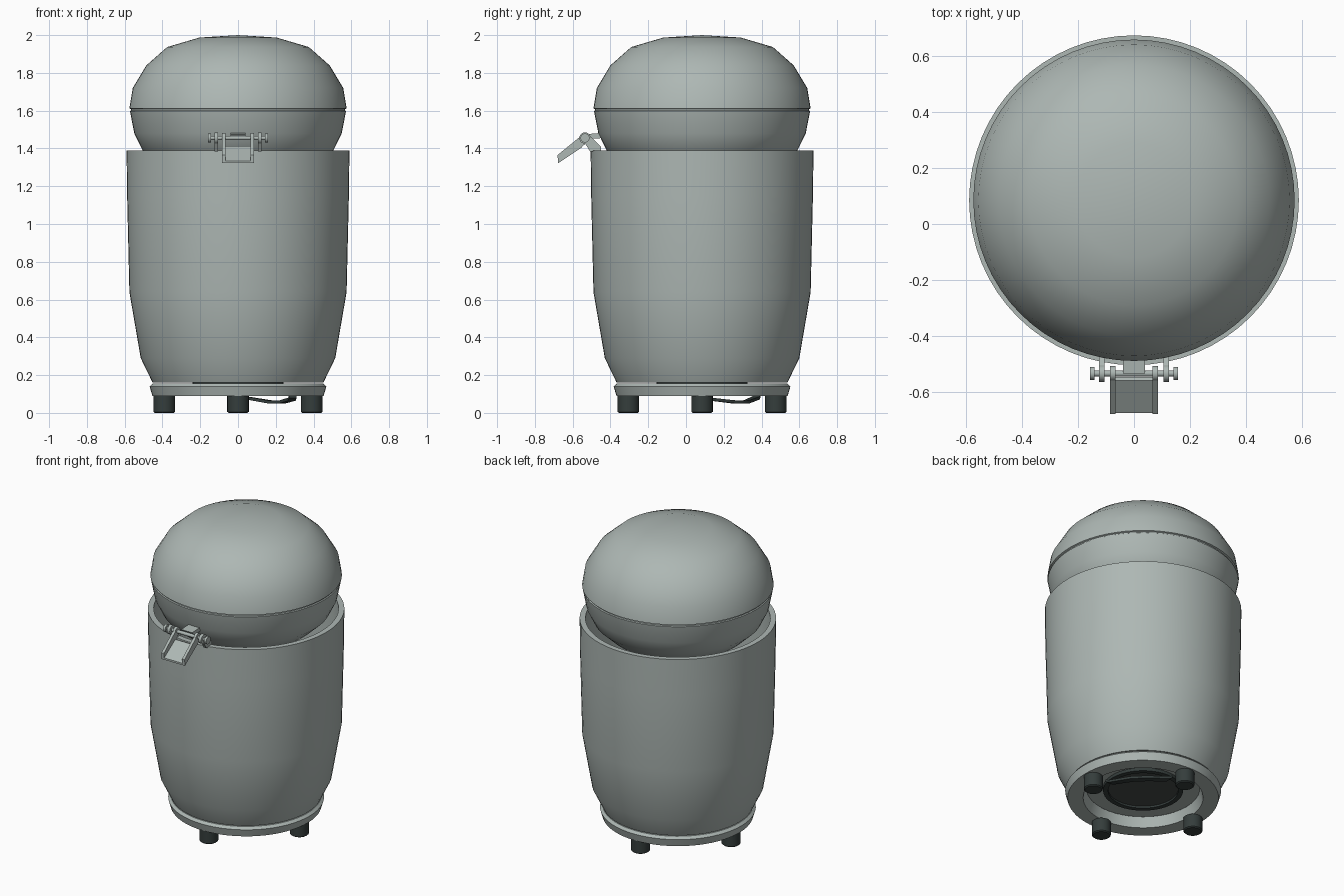
import bpy, bmesh, math
from mathutils import Vector, Matrix

if "Cube" in bpy.data.objects:
    bpy.data.objects.remove(bpy.data.objects["Cube"])

CY = 0.085          # drum axis is set back to make room for the latch
AXLE = Vector((0, -0.535, 1.455))


def material(name, rgb):
    m = bpy.data.materials.new(name)
    m.diffuse_color = (*rgb, 1)
    m.use_nodes = True
    m.node_tree.nodes["Principled BSDF"].inputs["Base Color"].default_value = m.diffuse_color
    return m


steel = material("pale steel", (0.42, 0.475, 0.455))
rubber = material("dark rubber", (0.035, 0.047, 0.045))
shadow = material("charcoal", (0.06, 0.068, 0.065))


def finish(name, bm, mat, angle=32):
    bmesh.ops.recalc_face_normals(bm, faces=bm.faces)
    me = bpy.data.meshes.new(name)
    bm.to_mesh(me)
    bm.free()
    me.materials.append(mat)
    ob = bpy.data.objects.new(name, me)
    bpy.context.collection.objects.link(ob)
    bpy.ops.object.select_all(action='DESELECT')
    ob.select_set(True)
    bpy.context.view_layer.objects.active = ob
    bpy.ops.object.shade_smooth_by_angle(angle=math.radians(angle))
    return ob


def lathe(name, profile, mat, closed=False, segs=64, matrix=None):
    """Revolve an (r, z) profile round the local z axis."""
    bm = bmesh.new()
    vs = [bm.verts.new((r, 0, z)) for r, z in profile]
    es = [bm.edges.new(p) for p in zip(vs, vs[1:])]
    if closed:
        es.append(bm.edges.new((vs[-1], vs[0])))
    bmesh.ops.spin(bm, geom=vs + es, axis=(0, 0, 1), cent=(0, 0, 0),
                   steps=segs, angle=math.tau)
    bmesh.ops.remove_doubles(bm, verts=bm.verts, dist=0.0005)
    bm.transform(matrix or Matrix.Translation((0, CY, 0)))
    return finish(name, bm, mat)


def rod_x(name, x, length, radius, mat, segs=20):
    bm = bmesh.new()
    bmesh.ops.create_cone(bm, cap_ends=True, segments=segs, radius1=radius,
                          radius2=radius, depth=length)
    bm.transform(Matrix.Translation(AXLE + Vector((x, 0, 0)))
                 @ Matrix.Rotation(math.pi / 2, 4, 'Y'))
    return finish(name, bm, mat)


def slab_x(name, yz, x0, x1, mat):
    """Extrude a (y, z) outline along x."""
    bm = bmesh.new()
    f = bm.faces.new([bm.verts.new((x0, y, z)) for y, z in yz])
    r = bmesh.ops.extrude_face_region(bm, geom=[f])
    vs = [v for v in r["geom"] if isinstance(v, bmesh.types.BMVert)]
    bmesh.ops.translate(bm, verts=vs, vec=(x1 - x0, 0, 0))
    return finish(name, bm, mat)


# Hollow drum
lathe("drum_body", [(0, 0.2), (0.41, 0.2), (0.475, 0.3), (0.535, 0.65),
                    (0.555, 1.39), (0.59, 1.39), (0.587, 1.15), (0.575, 0.64),
                    (0.515, 0.29), (0.452, 0.16), (0.24, 0.16), (0, 0.16)], steel)

# Base ring with open recess
lathe("base_ring", [(0.452, 0.155), (0.468, 0.14), (0.453, 0.09),
                    (0.36, 0.09), (0.34, 0.155)], steel, closed=True)

# Domed lid, with a thin seam between the two halves
lathe("lid_dome", [(0, 2.0), (0.205, 1.987), (0.375, 1.937), (0.485, 1.84),
                   (0.557, 1.72), (0.575, 1.612), (0.566, 1.608)], steel)
lathe("lid_seam", [(0.566, 1.609), (0.566, 1.601)], steel)
lathe("lid_bowl", [(0.566, 1.602), (0.572, 1.598), (0.549, 1.48),
                   (0.505, 1.39), (0.42, 1.31), (0.25, 1.26), (0, 1.25)], steel)

# Four feet
for i, (dx, dy) in enumerate([(1, 0), (0, 1), (-1, 0), (0, -1)]):
    lathe(f"foot_{i + 1}", [(0, 0), (0.05, 0), (0.057, 0.006), (0.057, 0.092), (0, 0.092)],
          rubber, segs=24, matrix=Matrix.Translation((dx * 0.39, CY + dy * 0.39, 0)))

# Vent opening under the drum, with its rim
lathe("vent_plate", [(0, 0.153), (0.22, 0.153), (0.22, 0.16)], shadow)
lathe("vent_rim", [(0.21, 0.14), (0.24, 0.14), (0.24, 0.16), (0.21, 0.16)],
      rubber, closed=True)

# Bent damper handle, hanging at the back right corner
bm = bmesh.new()
prev = None
for deg, z in [(3, 0.08), (8, 0.065), (36, 0.05), (54, 0.05), (82, 0.072), (85, 0.085)]:
    a = math.radians(deg)
    ring = [bm.verts.new((r * math.cos(a), CY + r * math.sin(a), z + h))
            for r, h in [(0.27, 0), (0.31, 0), (0.31, 0.016), (0.27, 0.016)]]
    if prev:
        for k in range(4):
            bm.faces.new((prev[k], prev[k - 1], ring[k - 1], ring[k]))
    else:
        bm.faces.new(ring)
    prev = ring
bm.faces.new(prev)
finish("damper_handle", bm, rubber)

# Latch axle and collars
rod_x("latch_axle", 0, 0.29, 0.011, steel)
for s, side in ((-1, "left"), (1, "right")):
    rod_x(f"axle_knob_{side}", s * 0.15, 0.016, 0.024, steel)
    rod_x(f"axle_collar_{side}", s * 0.115, 0.02, 0.03, steel)
    rod_x(f"flap_eye_{side}", s * 0.076, 0.018, 0.027, steel)
    # Lug rising from the drum rim
    slab_x(f"rim_lug_{side}", [(-0.508, 1.385), (-0.45, 1.385), (-0.45, 1.41), (-0.50, 1.458),
                               (-0.53, 1.475), (-0.55, 1.45)],
           s * 0.115 - 0.01, s * 0.115 + 0.01, steel)
    # Side wall of the flap channel
    slab_x(f"flap_side_{side}", [(-0.545, 1.475), (-0.68, 1.385 - 0.02), (-0.677, 1.322),
                                 (-0.53, 1.425)],
           s * 0.076 - 0.009, s * 0.076 + 0.009, steel)

# Flap floor and the arm reaching the lid
slab_x("flap_floor", [(-0.56, 1.412), (-0.677, 1.334), (-0.677, 1.322), (-0.548, 1.408)],
       -0.08, 0.08, steel)
slab_x("lid_catch", [(-0.535, 1.475), (-0.45, 1.482), (-0.44, 1.455), (-0.52, 1.45)],
       -0.04, 0.04, steel)
